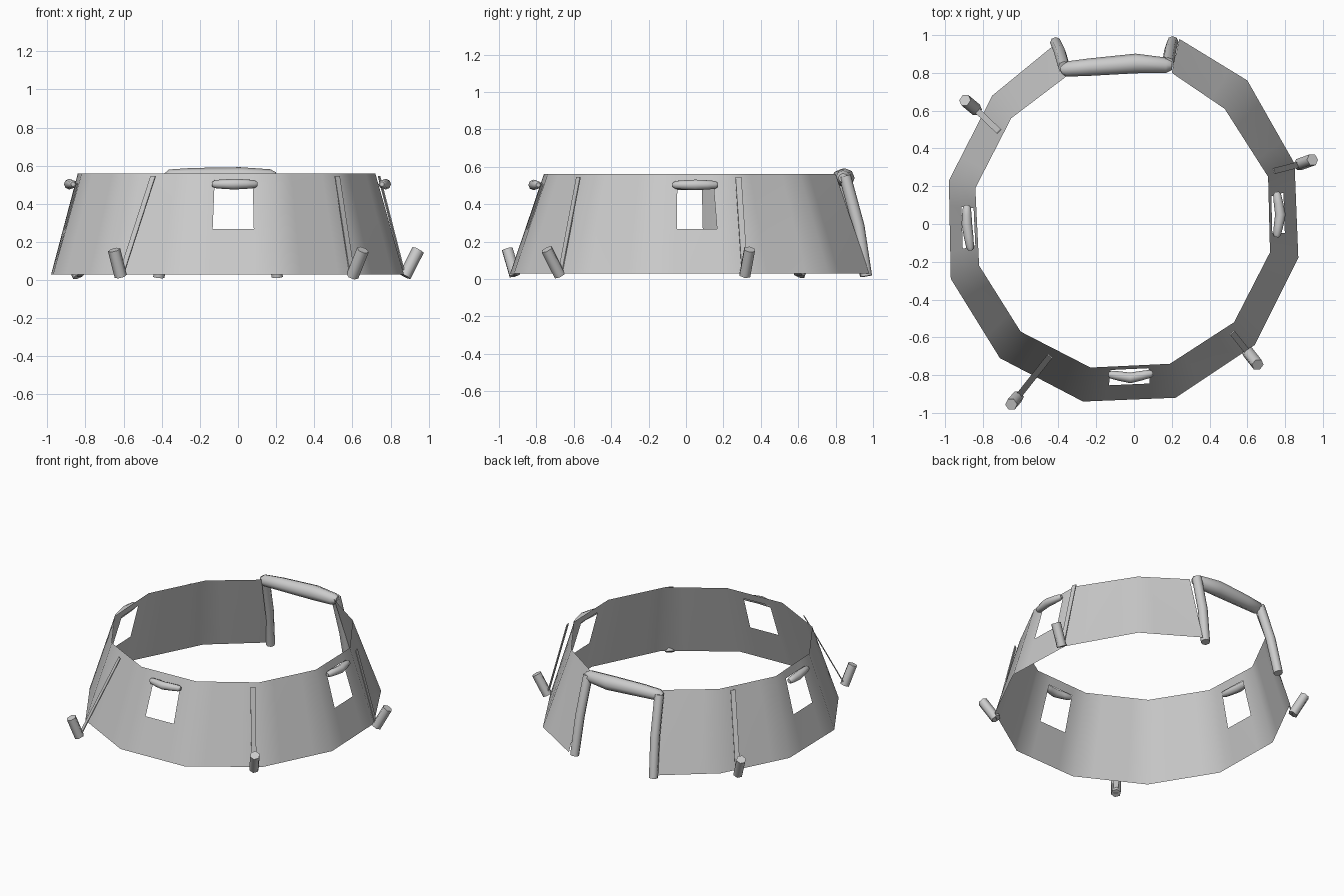
import bpy, bmesh, math
from mathutils import Vector

cube = bpy.data.objects.get("Cube")
if cube:
    bpy.data.objects.remove(cube, do_unlink=True)

GREY = (0.6, 0.6, 0.6, 1)
mat = bpy.data.materials.new("grey canvas")
mat.use_nodes = True
mat.diffuse_color = GREY
shader = mat.node_tree.nodes["Principled BSDF"]
shader.inputs["Base Color"].default_value = GREY
shader.inputs["Roughness"].default_value = 0.8


def finish(name, bm, sharp=None):
    """Turn a bmesh into a named, shaded object."""
    mesh = bpy.data.meshes.new(name)
    bm.to_mesh(mesh)
    bm.free()
    mesh.materials.append(mat)
    obj = bpy.data.objects.new(name, mesh)
    bpy.context.collection.objects.link(obj)
    for p in mesh.polygons:
        p.use_smooth = True
    if sharp:
        mesh.set_sharp_from_angle(angle=math.radians(sharp))
    return obj


def tube(name, points, radii, sides=8, sharp=50):
    """Capped tube through points with a radius at each one."""
    bm = bmesh.new()
    pts = [Vector(p) for p in points]
    rings = []
    for i, (p, r) in enumerate(zip(pts, radii)):
        axis = (pts[min(i + 1, len(pts) - 1)] - pts[max(i - 1, 0)]).normalized()
        guide = Vector((0, 0, 1)) if abs(axis.z) < 0.7 else Vector((0, 1, 0))
        u = axis.cross(guide).normalized()
        v = axis.cross(u)
        angles = [math.tau * k / sides for k in range(sides)]
        rings.append([bm.verts.new(p + r * (u * math.cos(a) + v * math.sin(a))) for a in angles])
    for a, b in zip(rings, rings[1:]):
        for k in range(sides):
            n = (k + 1) % sides
            bm.faces.new((a[k], a[n], b[n], b[k]))
    bm.faces.new(rings[0])
    bm.faces.new(rings[-1])
    bmesh.ops.recalc_face_normals(bm, faces=bm.faces)
    return finish(name, bm, sharp)


# Sloping wall: eleven panels, open at the doorway in the back
BASE_Z, TOP_Z = 0.03, 0.56
base = [(0.24, 0.98), (0.6, 0.76), (0.85, 0.32), (0.87, -0.18), (0.64, -0.64), (0.22, -0.92),
        (-0.27, -0.94), (-0.71, -0.71), (-0.97, -0.29), (-0.98, 0.23), (-0.75, 0.68), (-0.42, 0.95)]
top = [(0.2, 0.8), (0.48, 0.61), (0.71, 0.25), (0.72, -0.15), (0.53, -0.52), (0.19, -0.74),
       (-0.23, -0.76), (-0.6, -0.57), (-0.82, -0.22), (-0.84, 0.19), (-0.65, 0.56), (-0.36, 0.78)]
base = [Vector((x, y, BASE_Z)) for x, y in base]
top = [Vector((x, y, TOP_Z)) for x, y in top]
WINDOW_PANELS = (2, 5, 8)
columns, rows = (0, 0.27, 0.74, 1), (0, 0.45, 0.9, 1)

bm = bmesh.new()
for i in range(len(base) - 1):
    grid = [[bm.verts.new(base[i].lerp(base[i + 1], u).lerp(top[i].lerp(top[i + 1], u), v))
             for u in columns] for v in rows]
    for r in range(3):
        for c in range(3):
            if i in WINDOW_PANELS and r == c == 1:
                continue
            bm.faces.new((grid[r][c + 1], grid[r][c], grid[r + 1][c], grid[r + 1][c + 1]))
bmesh.ops.remove_doubles(bm, verts=bm.verts, dist=0.001)
finish("tent_wall", bm)

# Rolled-up flaps above the windows
rolls = {"front": ((-0.135, -0.795), (-0.02, -0.815), (0.1, -0.79)),
         "right": ((-0.865, -0.14), (-0.885, 0), (-0.885, 0.1)),
         "left": ((0.755, -0.07), (0.775, 0.05), (0.755, 0.17))}
for side, path in rolls.items():
    a, m, b = [Vector((x, y, 0.503)) for x, y in path]
    pts = (a, a.lerp(m, 0.12), a.lerp(m, 0.5), m, m.lerp(b, 0.5), m.lerp(b, 0.88), b)
    tube("window_roll_" + side, pts, (0.012, 0.021, 0.025, 0.028, 0.025, 0.021, 0.012))

# Rolled door flap over the doorway
tube("door_roll", ((-0.385, 0.815, 0.535), (-0.36, 0.82, 0.54), (-0.24, 0.83, 0.542), (0.01, 0.85, 0.54),
                   (0.17, 0.84, 0.54), (0.2, 0.84, 0.54)),
     (0.022, 0.04, 0.046, 0.052, 0.041, 0.025))

# Padded edges either side of the doorway
for name, foot, head in (("door_edge_right", (-0.415, 0.96), (-0.37, 0.83)),
                         ("door_edge_left", (0.205, 0.965), (0.18, 0.85))):
    f, h = Vector((*foot, 0.015)), Vector((*head, 0.55))
    mid = f.lerp(h, 0.5) + Vector((0, 0.015, 0))
    tube(name, (f, mid, h), (0.03, 0.032, 0.032))

# Guy ropes (flat straps) and their leaning stakes
guys = {"front_right": ((-0.445, -0.7), (-0.615, -0.915), (-0.65, -0.955)),
        "front_left": ((0.52, -0.575), (0.6, -0.675), (0.655, -0.745)),
        "back_left": ((0.74, 0.28), (0.875, 0.315), (0.945, 0.34)),
        "back_right": ((-0.715, 0.49), (-0.835, 0.605), (-0.895, 0.655))}
for side, (high, foot, tip) in guys.items():
    f, t = Vector((*foot, 0.02)), Vector((*tip, 0.158))
    tube("stake_" + side, (f, t), (0.033, 0.033), 6, 70)
    h = Vector((*high, 0.545))
    run = f - h
    across = run.cross(Vector((0, 0, 1))).normalized() * 0.016
    out = across.cross(run).normalized() * 0.003
    if out.z < 0:
        out = -out
    bm = bmesh.new()
    corners = [bm.verts.new(p + s * across + o * out) for p in (h, f) for s in (-1, 1) for o in (-1, 1)]
    bmesh.ops.convex_hull(bm, input=corners)
    finish("rope_" + side, bm, 30)
